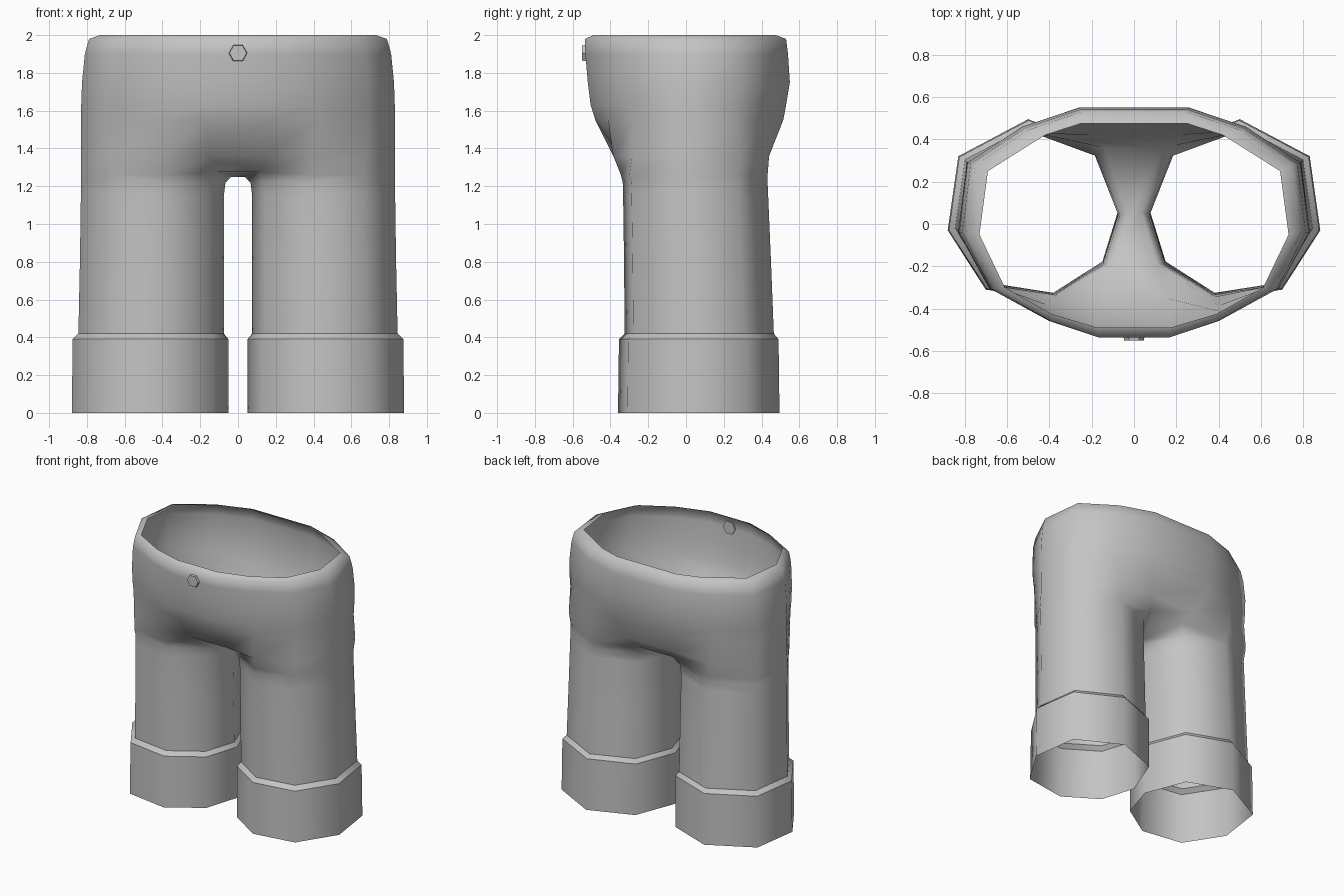
import bpy, bmesh, math
from mathutils import Matrix

if "Cube" in bpy.data.objects:
    bpy.data.objects.remove(bpy.data.objects["Cube"])

grey = bpy.data.materials.new("cloth_grey")
grey.diffuse_color = (0.55, 0.55, 0.55, 1)
grey.use_nodes = True
grey.node_tree.nodes["Principled BSDF"].inputs["Base Color"].default_value = grey.diffuse_color


def make_object(name, bm):
    mesh = bpy.data.meshes.new(name)
    bm.to_mesh(mesh)
    bm.free()
    mesh.materials.append(grey)
    obj = bpy.data.objects.new(name, mesh)
    bpy.context.collection.objects.link(obj)
    return obj


# Cross-section of one leg: inner thigh, front, outside, back
CUFF = [(0.05, 0.06), (0.13, -0.20), (0.38, -0.36), (0.70, -0.31),
        (0.88, -0.03), (0.83, 0.32), (0.50, 0.495), (0.17, 0.37)]
# Half outline of the waist: front middle round to back middle
WAIST = [(0.18, -0.535), (0.41, -0.46), (0.69, -0.31), (0.83, -0.04),
         (0.79, 0.29), (0.53, 0.46), (0.26, 0.55)]
RIM = [(0.17, -0.49), (0.39, -0.425), (0.61, -0.30), (0.73, -0.05),
       (0.69, 0.25), (0.42, 0.42), (0.25, 0.475)]


def leg_ring(z, x0, x1, y0, y1):
    """Leg outline fitted into the given bounds."""
    return [(x0 + (x - 0.05) / 0.83 * (x1 - x0),
             y0 + (y + 0.36) / 0.855 * (y1 - y0), z) for x, y in CUFF]


def waist_ring(z, sx, front, back):
    return [(x * sx, y * (front / 0.535 if y < 0 else back / 0.55), z)
            for x, y in WAIST]


legs = [leg_ring(0.0, 0.05, 0.88, -0.36, 0.495),
        leg_ring(0.39, 0.05, 0.875, -0.355, 0.49),
        leg_ring(0.42, 0.075, 0.845, -0.325, 0.465),
        leg_ring(0.80, 0.075, 0.837, -0.328, 0.45),
        leg_ring(1.15, 0.075, 0.832, -0.333, 0.435),
        leg_ring(1.22, 0.066, 0.831, -0.335, 0.432)]
# Crotch level: inner corners lean in toward the middle
crotch = leg_ring(1.26, 0.075, 0.831, -0.345, 0.432)
crotch[0] = (0.035, 0.06, 1.25)
crotch[1] = (0.11, -0.19, 1.275)
crotch[7] = (0.14, 0.36, 1.29)
legs.append(crotch)

# Hip rings, blending the two legs into one waist
hip = [(0.15, -0.35, 1.36), (0.40, -0.385, 1.36), (0.68, -0.285, 1.36),
       (0.83, -0.035, 1.36), (0.79, 0.29, 1.36), (0.51, 0.44, 1.36),
       (0.20, 0.42, 1.37)]
torso = [hip,
         waist_ring(1.55, 1.0, 0.48, 0.515),
         waist_ring(1.63, 1.0, 0.505, 0.53),
         waist_ring(1.75, 0.995, 0.52, 0.55),
         waist_ring(1.90, 0.977, 0.533, 0.54),
         waist_ring(1.98, 0.95, 0.535, 0.53),
         [(x, y, 2.0) for x, y in RIM]]

bm = bmesh.new()


def bridge(a, b, closed=True):
    n = len(a)
    for i in range(n if closed else n - 1):
        j = (i + 1) % n
        bm.faces.new((a[i], a[j], b[j], b[i]))


def add_ring(points, s):
    return [bm.verts.new((s * x, y, z)) for x, y, z in points]


# Legs and turned-up cuffs
tops, halves, fold_edges = [], [], []
for s in (1, -1):
    rings = [add_ring(r, s) for r in legs]
    for a, b in zip(rings, rings[1:]):
        bridge(a, b)
    for r in rings[1:3]:
        fold_edges += [bm.edges.get((r[i], r[(i + 1) % 8])) for i in range(8)]
    tops.append(rings[-1])
    halves.append([add_ring(r, s) for r in torso])

# Crotch strip between the legs
R, L = tops
bm.faces.new((R[0], R[1], L[1], L[0]))
bm.faces.new((R[7], R[0], L[0], L[7]))

# Hips, waist and rim
levels = [R[1:] + L[:0:-1]]
levels += [a + b[::-1] for a, b in zip(*halves)]
for a, b in zip(levels, levels[1:]):
    bridge(a, b)

bmesh.ops.recalc_face_normals(bm, faces=bm.faces)
bm.faces.ensure_lookup_table()
# Keep the outside facing out
outer = max(bm.faces, key=lambda f: f.calc_center_median().x)
if outer.normal.x < 0:
    bmesh.ops.reverse_faces(bm, faces=bm.faces)
for f in bm.faces:
    f.smooth = True
for e in fold_edges:
    e.smooth = False
make_object("trousers", bm)

# Six-sided waist button
bm = bmesh.new()
turn = Matrix.Translation((0, -0.535, 1.905)) @ Matrix.Rotation(math.pi / 2, 4, 'X') \
    @ Matrix.Rotation(math.pi / 2, 4, 'Z')
bmesh.ops.create_cone(bm, cap_ends=True, segments=6, radius1=0.052,
                      radius2=0.046, depth=0.03, matrix=turn)
# Put corners at left and right
if max(v.co.x for v in bm.verts) < 0.05:
    bmesh.ops.rotate(bm, verts=bm.verts, cent=(0, -0.535, 1.905),
                     matrix=Matrix.Rotation(math.pi / 6, 3, 'Y'))
make_object("waist_button", bm)
